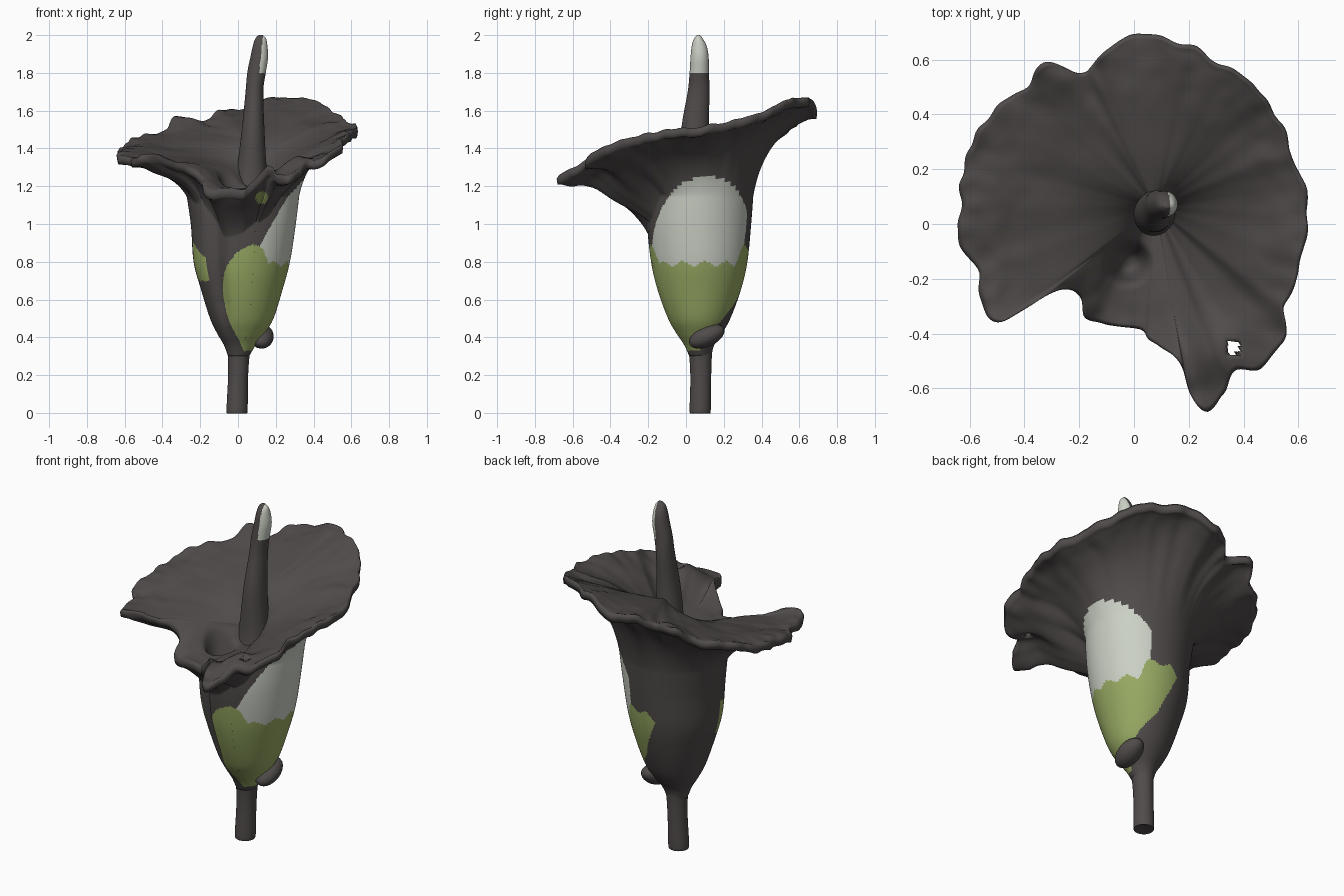
import bpy, bmesh, math
from mathutils import Vector, noise

if "Cube" in bpy.data.objects:
    bpy.data.objects.remove(bpy.data.objects["Cube"])

def material(name, col):
    m = bpy.data.materials.new(name)
    m.diffuse_color = (*col, 1)
    m.use_nodes = True
    m.node_tree.nodes["Principled BSDF"].inputs["Base Color"].default_value = m.diffuse_color
    return m

MATS = [material("dark_grey", (0.080, 0.071, 0.069)),
        material("leaf_green", (0.31, 0.40, 0.125)),
        material("pale_grey", (0.60, 0.635, 0.56))]

def catmull(rows, u, closed=False):
    """Smooth interpolation through rows at float index u."""
    n, i = len(rows), int(math.floor(u))
    t = u - i
    pick = lambda k: rows[k % n] if closed else rows[max(0, min(n - 1, k))]
    a, b, c, d = (pick(i + k) for k in (-1, 0, 1, 2))
    return [0.5 * (2*q + (r - p)*t + (2*p - 5*q + 4*r - s)*t*t + (3*q - p - 3*r + s)*t**3)
            for p, q, r, s in zip(a, b, c, d)]

def skin(name, rings, rule):
    """Closed surface through a stack of rings; rule(centre, row) picks the colour."""
    bm = bmesh.new()
    vr = [[bm.verts.new(p) for p in ring] for ring in rings]
    n = len(vr[0])
    for j in range(len(vr) - 1):
        for i in range(n):
            k = (i + 1) % n
            f = bm.faces.new((vr[j][i], vr[j][k], vr[j+1][k], vr[j+1][i]))
            f.material_index = rule(f.calc_center_median(), j)
    bm.faces.new(vr[0][::-1])
    bm.faces.new(vr[-1])
    return finish(name, bm)

def finish(name, bm):
    bmesh.ops.recalc_face_normals(bm, faces=bm.faces[:])
    for f in bm.faces:
        f.smooth = True
    me = bpy.data.meshes.new(name)
    bm.to_mesh(me)
    bm.free()
    for m in MATS:
        me.materials.append(m)
    ob = bpy.data.objects.new(name, me)
    bpy.context.collection.objects.link(ob)
    return ob

def tube(name, rows, sides, steps, rule):
    """Elliptical tube from rows of (z, centre x, radius x, centre y, radius y)."""
    rings = []
    for s in range(steps + 1):
        z, cx, rx, cy, ry = catmull(rows, s / steps * (len(rows) - 1))
        rings.append([(cx + rx * math.cos(2*math.pi*i/sides),
                       cy + ry * math.sin(2*math.pi*i/sides), z) for i in range(sides)])
    return skin(name, rings, rule)

# stem and central spike
tube("stem", [(0, -0.005, 0.05, 0.075, 0.05), (0.015, -0.005, 0.056, 0.075, 0.056),
              (0.18, 0, 0.053, 0.078, 0.055), (0.3, 0.004, 0.057, 0.077, 0.06),
              (0.36, 0.006, 0.07, 0.074, 0.07)], 32, 20, lambda c, j: 0)
tube("spike", [(1.1, 0.07, 0.11, 0.05, 0.11), (1.25, 0.072, 0.083, 0.05, 0.085),
               (1.5, 0.08, 0.06, 0.048, 0.073), (1.7, 0.087, 0.047, 0.067, 0.058),
               (1.8, 0.098, 0.049, 0.07, 0.051), (1.88, 0.112, 0.047, 0.072, 0.048),
               (1.94, 0.117, 0.039, 0.07, 0.040), (1.98, 0.12, 0.029, 0.066, 0.024),
               (2.0, 0.12, 0.012, 0.066, 0.008)], 64, 100,
     lambda c, j: 2 if c.z > 1.8 and c.x > 0.112 + 0.1 * (c.z - 1.8) else 0)

# small bud at the base of the cup
bm = bmesh.new()
bmesh.ops.create_uvsphere(bm, u_segments=24, v_segments=16, radius=1)
bud = finish("bud", bm)
bud.location, bud.scale = (0.125, 0.11, 0.405), (0.064, 0.1, 0.054)
bud.rotation_euler = (math.radians(25), 0, 0)

# cup profile: z, centre x, radius x, centre y, radius y
CUP = [(0.30, 0.003, 0.056, 0.075, 0.058), (0.36, 0.010, 0.085, 0.07, 0.08),
       (0.42, 0.015, 0.125, 0.07, 0.12), (0.50, 0.020, 0.168, 0.07, 0.165),
       (0.65, 0.020, 0.215, 0.07, 0.22), (0.80, 0.020, 0.255, 0.07, 0.255),
       (1.00, 0.028, 0.278, 0.07, 0.275), (1.20, 0.025, 0.305, 0.08, 0.28)]
TABLE = [catmull(CUP, i * 7 / 140) for i in range(141)]

def cup_at(z):
    i = next((k for k in range(139) if TABLE[k + 1][0] >= z), 139)
    a, b = TABLE[i], TABLE[i + 1]
    t = (z - a[0]) / (b[0] - a[0])
    return [p + (q - p) * t for p, q in zip(a, b)]

# ruffled outline of the petal, counter-clockwise from the right
RIM = [(0.64, 0.06, 1.50), (0.59, 0.2, 1.52), (0.57, 0.3, 1.55), (0.49, 0.45, 1.59),
       (0.4, 0.55, 1.64), (0.28, 0.6, 1.66), (0.18, 0.66, 1.65), (0, 0.69, 1.60),
       (-0.1, 0.64, 1.59), (-0.15, 0.57, 1.54), (-0.2, 0.555, 1.51), (-0.32, 0.59, 1.55),
       (-0.4, 0.51, 1.49), (-0.5, 0.43, 1.45), (-0.58, 0.32, 1.42), (-0.62, 0.22, 1.40),
       (-0.63, 0.08, 1.38), (-0.64, -0.06, 1.35), (-0.57, -0.18, 1.35), (-0.55, -0.3, 1.33),
       (-0.5, -0.36, 1.34), (-0.4, -0.31, 1.35), (-0.27, -0.24, 1.30), (-0.2, -0.27, 1.23),
       (-0.18, -0.34, 1.18), (-0.12, -0.37, 1.15), (0.02, -0.38, 1.17), (0.06, -0.43, 1.19),
       (0.16, -0.49, 1.23), (0.205, -0.62, 1.24), (0.26, -0.68, 1.23), (0.33, -0.63, 1.25),
       (0.36, -0.54, 1.27), (0.47, -0.52, 1.33), (0.55, -0.4, 1.41), (0.56, -0.28, 1.45),
       (0.61, -0.12, 1.48)]
PER, BODY, FLARE, INNER = 9, 84, 24, 34

def wave(p, w):
    """Gentle ripples, plus the arched front right lobe."""
    ripple = 0.03 * noise.noise(Vector((p.x * 6, p.y * 6, 0.3)))
    ripple += 0.016 * noise.noise(Vector((p.x * 15, p.y * 15, 4.7))) * w
    arch = 0.11 * math.exp(-((p.x - 0.27)**2 + (p.y + 0.45)**2) / 0.015)
    return Vector((0, 0, w * (ripple + arch)))

def column(u):
    """One strip: up the outside of the cup, over the rim, down the inside."""
    R = Vector(catmull(RIM, u, True))
    az = math.atan2(R.y - 0.06, R.x - 0.03)
    soft_z = sum(catmull(RIM, u + 0.5 * k, True)[2] for k in range(-5, 6)) / 11
    zb = min(1.15, R.z - 0.22)
    out = Vector((math.cos(az), math.sin(az), 0))
    R += out * 0.022 * noise.noise(Vector((R.x * 11, R.y * 11, 2.1)))
    fold = (math.degrees(az) % 360 - 236) / 13
    pts = []
    for k in range(BODY + 1):
        z = 0.30 + (zb - 0.30) * k / BODY
        _, cx, rx, cy, ry = cup_at(z)
        g = 1 - 0.13 * math.exp(-fold * fold) * min(1, max(0, (z - 0.38) / 0.2))
        pts.append(Vector((cx + rx * g * math.cos(az), cy + ry * g * math.sin(az), z)))
    B, E = pts[-1], R - Vector((0, 0, 0.026))
    front = max(0, -math.sin(az))**2
    a, h = 0.18 + 0.1 * front, 0.8 - 0.25 * front
    C = Vector((B.x + a * (E.x - B.x), B.y + a * (E.y - B.y), B.z + h * (E.z - B.z)))
    for k in range(1, FLARE + 1):
        t = k / FLARE
        p = B * (1 - t)**2 + C * (2 * t * (1 - t)) + E * t * t
        if k == FLARE:
            p += (B - R).normalized() * 0.006
        pts.append(p + wave(p, t * t))
    pts.append(R + wave(R, 1))
    # inside: shallow at the back, deep valley at the front
    F = Vector((0.08, 0.06, 1.30 + 0.12 * math.cos(az - math.radians(110))))
    for k in range(INNER):
        s = 1 - k / INNER
        p = F + (R - F) * s * (0.985 if k == 0 else 1)
        top = soft_z + (R.z - soft_z) * s**3
        p.z = F.z + (top + 0.018 - F.z) * s**0.65
        d2 = (p.x + 0.02)**2 + (p.y + 0.14)**2       # dark throat opening
        p.z -= 0.15 * math.exp(-(d2 / 0.004)**2)
        pts.append(p + wave(p, s * s))
    return pts

def petal_colour(c, row):
    if row > BODY + FLARE - 2:
        return 0
    az = math.degrees(math.atan2(c.y - 0.07, c.x - 0.03))
    split = 0.79 + 0.012 * math.sin(az * 0.22)
    split += 0.09 * min(1, max(0, (abs(az + 3) - 54) / 10))
    if split < c.z < 1.25 - 0.35 * ((az - 8) / 77)**2 and az < 65:
        return 2
    right = 105 - 100 * (0.85 - c.z) - 180 * max(0, 0.6 - c.z) - 300 * max(0, c.z - 0.83)
    if 0.33 < c.z <= split and -125 + 35 * ((c.z - 0.6) / 0.28)**2 < az < right:
        return 1
    if 0.7 < c.z < 0.9 and -170 < az < -141 - 300 * max(0, c.z - 0.82):
        return 1
    if (c.x - 0.125)**2 + (c.z - 1.14)**2 < 0.034**2 and c.y < -0.1:
        return 1
    return 0

# cup and spreading petal in one skin
cols = [column(i / PER) for i in range(len(RIM) * PER)]
petal = skin("petal", list(zip(*cols)), petal_colour)

# small hole torn through the front right lobe
bm = bmesh.new()
bm.from_mesh(petal.data)
def in_hole(f):
    c = f.calc_center_median()
    return abs(c.x - 0.36) < 0.024 and abs(c.y + 0.45) < 0.026
bmesh.ops.delete(bm, geom=[f for f in bm.faces if in_hole(f)], context='FACES')
edges = [e for e in bm.edges if e.is_boundary]
try:
    bmesh.ops.bridge_loops(bm, edges=edges)
except RuntimeError:
    pass
bm.to_mesh(petal.data)
bm.free()
